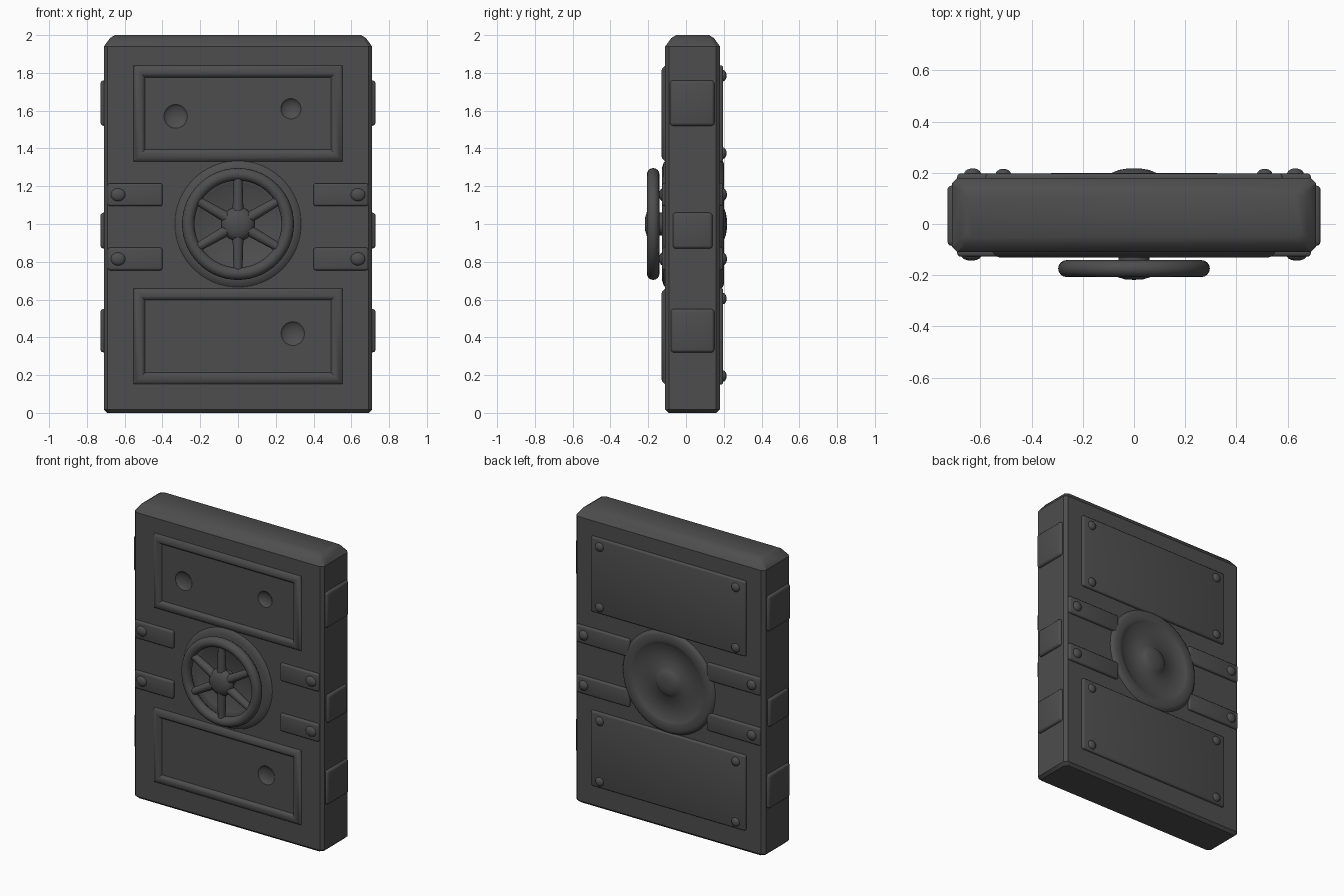
import bpy, bmesh, math
from mathutils import Matrix, Vector

if "Cube" in bpy.data.objects:
    bpy.data.objects.remove(bpy.data.objects["Cube"])

steel = bpy.data.materials.new("dark_grey_steel")
steel.diffuse_color = (0.075, 0.075, 0.075, 1)
steel.use_nodes = True
steel.node_tree.nodes["Principled BSDF"].inputs["Base Color"].default_value = steel.diffuse_color


def finish(bm, name, angle=35):
    bmesh.ops.recalc_face_normals(bm, faces=bm.faces)
    me = bpy.data.meshes.new(name)
    bm.to_mesh(me)
    bm.free()
    me.materials.append(steel)
    ob = bpy.data.objects.new(name, me)
    bpy.context.collection.objects.link(ob)
    smooth(ob, angle)
    return ob


def smooth(ob, angle=35):
    bpy.ops.object.select_all(action='DESELECT')
    ob.select_set(True)
    bpy.context.view_layer.objects.active = ob
    bpy.ops.object.shade_smooth_by_angle(angle=math.radians(angle))


def box(name, x0, x1, y0, y1, z0, z1, bevel=0.012):
    bm = bmesh.new()
    m = Matrix.Translation(((x0 + x1) / 2, (y0 + y1) / 2, (z0 + z1) / 2)) @ \
        Matrix.Diagonal((abs(x1 - x0), y1 - y0, z1 - z0, 1))
    bmesh.ops.create_cube(bm, size=1, matrix=m)
    bmesh.ops.bevel(bm, geom=bm.edges[:], offset=bevel, segments=3,
                    affect='EDGES', profile=0.5)
    return finish(bm, name, 50)


def blob(name, loc, radii):
    bm = bmesh.new()
    m = Matrix.Translation(loc) @ Matrix.Diagonal((*radii, 1))
    bmesh.ops.create_uvsphere(bm, u_segments=20, v_segments=12, radius=1, matrix=m)
    return finish(bm, name, 60)


def lathe(name, profile, cz=1.0, n=64, closed=False):
    """Turn (radius, y) points around the y axis at height cz."""
    bm = bmesh.new()
    rings = []
    for r, y in profile:
        if r == 0:
            rings.append([bm.verts.new((0, y, cz))] * n)
        else:
            rings.append([bm.verts.new((r * math.cos(2 * math.pi * i / n), y,
                                        cz + r * math.sin(2 * math.pi * i / n)))
                          for i in range(n)])
    pairs = list(zip(rings, rings[1:])) + ([(rings[-1], rings[0])] if closed else [])
    for a, b in pairs:
        for i in range(n):
            j = (i + 1) % n
            vs = list(dict.fromkeys((a[i], a[j], b[j], b[i])))
            bm.faces.new(vs)
    return finish(bm, name, 60)


def frame(name, x0, x1, z0, z1, w, base, top):
    """Rectangular raised trim with a sloped, rounded section."""
    bm = bmesh.new()
    loops = []
    for t, h in ((0, 0), (0.25, 0.8), (0.45, 1), (0.65, 1), (0.85, 0.6), (1, 0)):
        d, y = t * w, base + h * (top - base)
        loops.append([bm.verts.new(p) for p in (
            (x0 + d, y, z0 + d), (x1 - d, y, z0 + d),
            (x1 - d, y, z1 - d), (x0 + d, y, z1 - d))])
    loops.append(loops[0])
    for a, b in zip(loops, loops[1:]):
        for i in range(4):
            j = (i + 1) % 4
            bm.faces.new((a[i], a[j], b[j], b[i]))
    return finish(bm, name, 40)


# door slab: stacked chamfered rings, wrapped in a hull
bm = bmesh.new()
for z, d in ((0, 0.018), (0.018, 0), (1.94, 0), (1.984, 0.032), (2.0, 0.058)):
    hx, y0, y1, c = 0.71 - d, -0.11 + d, 0.18 - d, 0.02
    for s in (-1, 1):
        for x, y in ((hx, y0 + c), (hx - c, y0), (hx - c, y1), (hx, y1 - c)):
            bm.verts.new((s * x, y, z))
bmesh.ops.convex_hull(bm, input=bm.verts[:])
bmesh.ops.dissolve_limit(bm, angle_limit=0.01, verts=bm.verts[:], edges=bm.edges[:])
door = finish(bm, "door_slab", 35)

# dents knocked into the front panels
for x, z, r in ((-0.33, 1.57, 0.07), (0.28, 1.61, 0.06), (0.29, 0.42, 0.07)):
    cutter = blob("dent_cutter", (x, -0.125, z), (r, 0.035, r))
    cutter.hide_render = True
    mod = door.modifiers.new("dent", 'BOOLEAN')
    mod.operation, mod.object, mod.solver = 'DIFFERENCE', cutter, 'EXACT'
    bpy.context.view_layer.objects.active = door
    bpy.ops.object.modifier_apply(modifier=mod.name)
    bpy.data.objects.remove(cutter)
smooth(door, 30)

# front panel trims, back plates and their rivets
for tag, z0, z1 in (("upper", 1.33, 1.84), ("lower", 0.15, 0.66)):
    frame(tag + "_front_trim", -0.555, 0.555, z0, z1, 0.065, -0.108, -0.13)
    box(tag + "_back_plate", -0.58, 0.58, 0.15, 0.197, z0, z1, 0.012)
    for x in (-0.51, 0.51):
        for z in (z0 + 0.045, z1 - 0.055):
            blob(tag + "_back_rivet", (x, 0.195, z), (0.03, 0.02, 0.03))

# side hinge blocks and locking bars, mirrored left and right
for s in (-1, 1):
    for y0, y1, z0, z1 in ((-0.085, 0.15, 1.52, 1.76), (-0.07, 0.14, 0.87, 1.06),
                           (-0.08, 0.15, 0.32, 0.55)):
        box("side_block", *sorted((s * 0.66, s * 0.728)), y0, y1, z0, z1, 0.016)
    for z0, z1 in ((1.095, 1.215), (0.755, 0.875)):
        zc = (z0 + z1) / 2
        box("front_lock_bar", *sorted((s * 0.40, s * 0.69)), -0.127, -0.08, z0, z1)
        blob("front_bar_bolt", (s * 0.635, -0.122, zc), (0.04, 0.021, 0.035))
        box("back_lock_bar", *sorted((s * 0.29, s * 0.69)), 0.15, 0.197, z0, z1)
        blob("back_bar_bolt", (s * 0.63, 0.195, zc), (0.033, 0.022, 0.033))

# round seats on both faces
lathe("front_wheel_seat", [(0.34, -0.105), (0.325, -0.118), (0.30, -0.126), (0.24, -0.126),
                           (0.215, -0.122), (0.20, -0.113), (0, -0.113)])
lathe("back_round_seat", [(0.35, 0.175), (0.335, 0.194), (0.32, 0.2), (0.28, 0.2),
                          (0.262, 0.195), (0.25, 0.187), (0.10, 0.187), (0.085, 0.2),
                          (0.06, 0.211), (0.03, 0.216), (0, 0.217)])

# hand wheel: rim, spokes, hub and shaft
rim = [(0.263 + 0.033 * math.cos(a * math.pi / 8), -0.174 + 0.033 * math.sin(a * math.pi / 8))
       for a in range(16)]
lathe("wheel_rim", rim, closed=True)
for k in range(6):
    a = math.radians(30 + 60 * k)
    d = Vector((math.cos(a), 0, math.sin(a)))
    bm = bmesh.new()
    m = Matrix.Translation(Vector((0, -0.174, 1)) + d * 0.15) @ \
        d.to_track_quat('Z', 'Y').to_matrix().to_4x4()
    bmesh.ops.create_cone(bm, cap_ends=True, segments=16, radius1=0.03, radius2=0.023,
                          depth=0.22, matrix=m)
    finish(bm, "wheel_spoke")
lathe("wheel_hub", [(0, -0.218), (0.035, -0.216), (0.065, -0.207), (0.085, -0.19),
                    (0.09, -0.172), (0.08, -0.155), (0.06, -0.145), (0.06, -0.105)])
